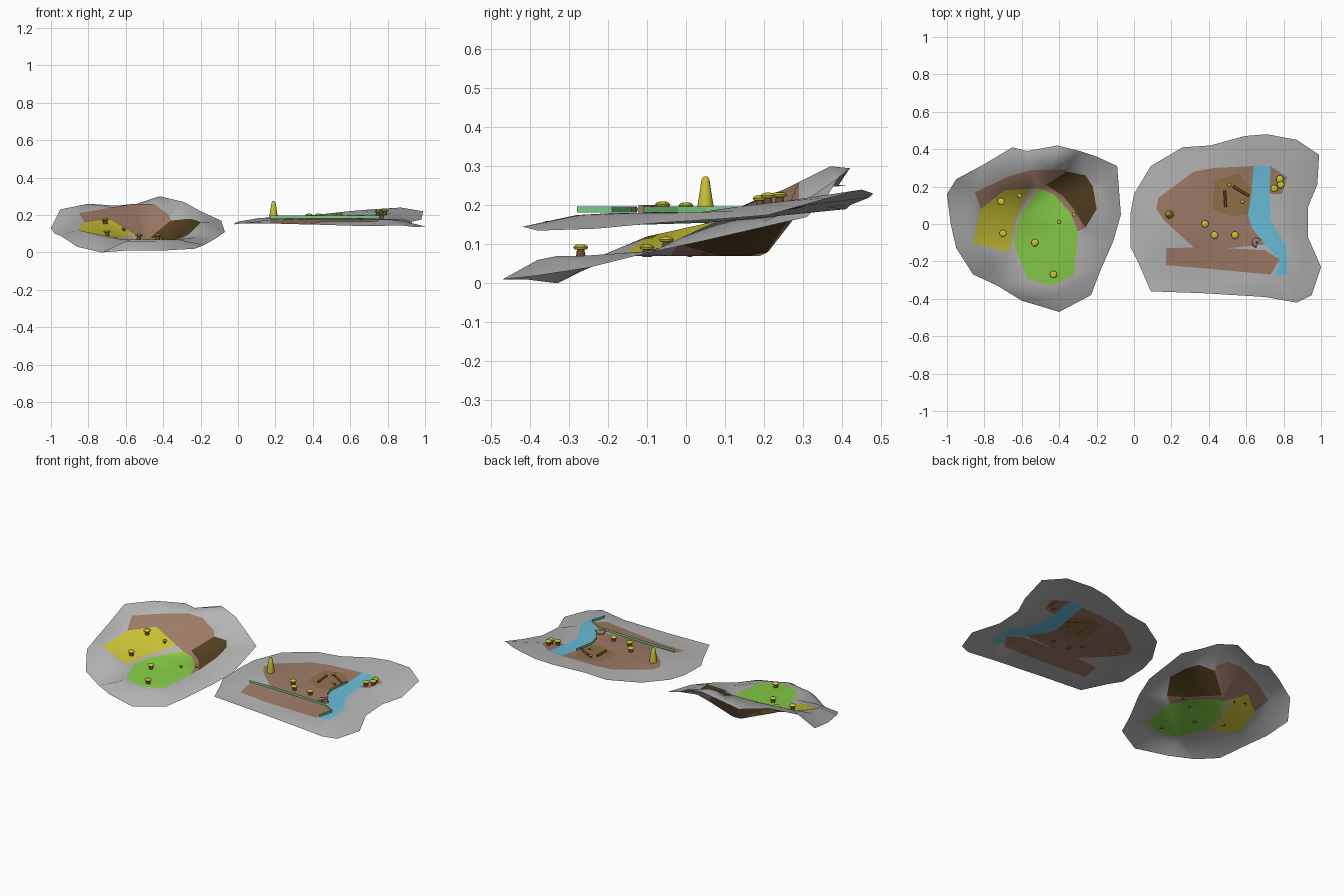
import bpy
import math
from mathutils import Vector
from mathutils.bvhtree import BVHTree
from mathutils.geometry import delaunay_2d_cdt

cube = bpy.data.objects.get("Cube")
if cube:
    bpy.data.objects.remove(cube, do_unlink=True)


def material(name, red, green, blue):
    mat = bpy.data.materials.new(name)
    mat.use_nodes = True
    mat.diffuse_color = (red, green, blue, 1)
    node = next(n for n in mat.node_tree.nodes if n.type == 'BSDF_PRINCIPLED')
    node.inputs["Base Color"].default_value = (red, green, blue, 1)
    node.inputs["Roughness"].default_value = 0.9
    return mat


stone = material("stone grey", .46, .46, .46)
earth = material("earth brown", .34, .195, .133)
tan = material("dry tan", .285, .16, .068)
mud = material("dark mud", .089, .051, .015)
straw = material("straw yellow", .58, .54, .035)
grass = material("grass green", .24, .61, .065)
water = material("water blue", .147, .507, .69)
hedge = material("hedge green", .19, .6, .23)
sand = material("pale sand", .5, .46, .34)
wood = material("wood brown", .147, .064, .033)


def make_object(name, verts, faces, mats, smooth_angle=None):
    mesh = bpy.data.meshes.new(name)
    mesh.from_pydata(verts, [], faces)
    for mat in mats:
        mesh.materials.append(mat)
    obj = bpy.data.objects.new(name, mesh)
    bpy.context.collection.objects.link(obj)
    if smooth_angle:
        bpy.ops.object.select_all(action='DESELECT')
        obj.select_set(True)
        bpy.context.view_layer.objects.active = obj
        bpy.ops.object.shade_smooth_by_angle(angle=math.radians(smooth_angle))
    return obj


def inside(point, loop):
    """Even-odd test of a point against a loop, seen from above."""
    odd = False
    for a, b in zip(loop, loop[1:] + loop[:1]):
        if (a[1] > point.y) != (b[1] > point.y):
            cross = a[0] + (point.y - a[1]) * (b[0] - a[0]) / (b[1] - a[1])
            odd ^= point.x < cross
    return odd


def terrain(name, outline, regions, spots):
    """Triangulate an outline with coloured regions inside; return its height lookup."""
    points, loops = [], []
    for loop in [outline] + [pts for _, pts in regions]:
        loops.append(list(range(len(points), len(points) + len(loop))))
        points += loop
    points += spots

    def blended_height(x, y):
        total = weight_sum = 0
        for px, py, pz in points:
            weight = 1 / ((px - x) ** 2 + (py - y) ** 2 + 1e-9) ** 2
            total += weight * pz
            weight_sum += weight
        return total / weight_sum

    flat = [Vector(p[:2]) for p in points]
    result = delaunay_2d_cdt(flat, [], loops, 1, 1e-4)
    verts = [(v.x, v.y, blended_height(v.x, v.y)) for v in result[0]]
    obj = make_object(name, verts, result[2], [stone] + [m for m, _ in regions], 70)
    for poly in obj.data.polygons:
        for index, (_, loop) in enumerate(regions, 1):
            if inside(poly.center, loop):
                poly.material_index = index
    tree = BVHTree.FromPolygons(verts, result[2])

    def ground(x, y):
        hit = tree.ray_cast(Vector((x, y, 1)), Vector((0, 0, -1)))[0]
        return hit.z if hit else blended_height(x, y)
    return ground


# Valley island: outline, then flat meadow, straw field, cliff, mud bank and path
valley_outline = [
    (-1, .16, .13), (-.95, .24, .23), (-.8, .32, .26), (-.65, .41, .25), (-.57, .39, .25),
    (-.41, .42, .295), (-.29, .39, .27), (-.2, .36, .22), (-.09, .31, .17), (-.07, .05, .11),
    (-.11, -.09, .08), (-.18, -.25, .04), (-.23, -.38, .02), (-.4, -.47, .01),
    (-.6, -.41, .01), (-.73, -.33, 0), (-.86, -.27, .03), (-.95, -.13, .09), (-.98, 0, .1)]

meadow = [(x, y, .07) for x, y in (
    (-.51, .19), (-.43, .16), (-.34, .06), (-.3, -.04), (-.32, -.27),
    (-.44, -.33), (-.57, -.29), (-.64, -.11), (-.62, .02))]
straw_field = [(-.56, .19, .1), (-.69, .18, .18), (-.82, .08, .16),
               (-.86, -.1, .12), (-.67, -.15, .08), (-.64, .02, .08)]
path = [straw_field[0], straw_field[5], straw_field[4], meadow[7], meadow[8], meadow[0]]
mud_inner = [(-.26, -.02, .1), (-.33, .09, .07), (-.38, .15, .07), (-.47, .21, .08)]
mud_outer = [(-.36, .28, .17), (-.26, .26, .18), (-.22, .2, .17), (-.2, .08, .16)]
cliff_top = [(-.37, .29, .2), (-.45, .29, .26), (-.55, .29, .26), (-.68, .25, .24), (-.85, .17, .21)]
cliff = ([straw_field[2], straw_field[1], straw_field[0]] + meadow[:4]
         + mud_inner + mud_outer[:1] + cliff_top)

valley_ground = terrain(
    "valley_island", valley_outline,
    [(earth, cliff), (straw, straw_field), (sand, path), (grass, meadow),
     (mud, mud_inner + mud_outer)],
    [(-.44, -.38, .06), (-.6, -.35, .06), (-.28, -.3, .06), (-.75, -.22, .07),
     (-.9, .04, .15), (-.23, -.12, .08), (-.15, .2, .16), (-.63, -.2, .07), (-.42, .37, .3)])

# River island: outline, then main ground, dry patch, front strip and river
river_outline = [
    (-.02, .05, .155), (0, .16, .165), (.09, .31, .18), (.26, .41, .19), (.41, .42, .2),
    (.59, .47, .22), (.71, .48, .23), (.87, .45, .24), (.99, .37, .22), (.98, .21, .175),
    (.93, .09, .165), (.93, -.07, .155), (1, -.23, .14), (.95, -.38, .135), (.87, -.42, .145),
    (.7, -.39, .14), (.37, -.37, .15), (.09, -.36, .16), (.02, -.2, .155), (-.02, -.12, .15)]

left_bank = [(.64, .31, .2), (.63, .18, .185), (.61, .05, .18), (.63, -.02, .18), (.7, -.11, .18)]
river_mouth = [(.78, -.19, .18), (.755, -.28, .175), (.82, -.27, .175)]
right_bank = [(.815, -.12, .18), (.73, .02, .18), (.725, .16, .19), (.73, .31, .205)]
strip_back = [(.5, -.13, .18), (.32, -.125, .18)]
main_ground = left_bank + strip_back + [
    (.16, .02, .185), (.12, .08, .185), (.13, .14, .185), (.32, .28, .19), (.43, .3, .195)]
dry_patch = left_bank[1:3] + [(.52, .04, .18), (.42, .08, .18), (.43, .23, .19), (.56, .27, .19)]
front_strip = strip_back + [(.17, -.13, .175), (.17, -.22, .155), (.35, -.235, .15),
                            (.73, -.27, .165), (.78, -.19, .18), (.7, -.14, .18)]
far_bank = right_bank[2:] + [(.82, .25, .21), (.79, .16, .2)]

river_ground = terrain(
    "river_island", river_outline,
    [(earth, main_ground), (tan, dry_patch), (earth, front_strip), (earth, far_bank),
     (water, left_bank + river_mouth + right_bank)],
    [(.87, -.05, .18), (.86, .12, .185), (.89, -.28, .165), (.68, .39, .22),
     (.4, .36, .195), (.12, .2, .18), (.08, -.05, .17), (.45, -.31, .165), (.42, 0, .176)])


# Low paper-thin hedges beside the strip and the river
def hedge_wall(name, line, bottom=.182, top=.197):
    count = len(line)
    verts = [(x, y, z) for z in (bottom, top) for x, y, _ in line]
    faces = [(i, i + 1, count + i + 1, count + i) for i in range(count - 1)]
    make_object(name, verts, faces, [hedge])


hedge_wall("strip_hedge", front_strip[2:3] + strip_back[::-1] + front_strip[-1:] + river_mouth[:2])
hedge_wall("bank_hedge", left_bank[1:])


# Turned shapes: foliage and trunks, coloured by height
def turned(name, profile, x, y, ground, scale=1, split=0, sides=10):
    base = ground(x, y) - .002
    verts, faces = [], []
    for radius, height in profile:
        for i in range(sides):
            angle = math.tau * i / sides
            verts.append((x + radius * scale * math.cos(angle),
                          y + radius * scale * math.sin(angle), base + height * scale))
    for ring in range(len(profile) - 1):
        for i in range(sides):
            a, b = ring * sides + i, ring * sides + (i + 1) % sides
            faces.append((a, b, b + sides, a + sides))
    faces.append(tuple(range(len(verts) - sides, len(verts))))
    obj = make_object(name, verts, faces, [wood, straw], 40)
    for poly in obj.data.polygons:
        poly.material_index = int(poly.center.z > base + split * scale)


bush = [(.013, 0), (.01, .018), (.017, .019), (.02, .025), (.015, .03), (.006, .032)]
tall_tree = [(.022, 0), (.021, .02), (.016, .05), (.011, .083), (.005, .092)]

valley_bushes = [(-.71, .12, 1), (-.7, -.05, 1), (-.53, -.1, 1), (-.43, -.27, 1),
                 (-.61, .15, .6), (-.4, .01, .5), (-.32, .05, .5)]
river_bushes = [(.38, 0, 1), (.43, -.06, 1), (.54, -.06, 1), (.51, .21, .5), (.58, .12, .5),
                (.78, .24, 1), (.75, .19, 1), (.785, .21, 1)]
for ground, label, places in ((valley_ground, "valley_bush", valley_bushes),
                              (river_ground, "river_bush", river_bushes)):
    for x, y, size in places:
        turned(label, bush, x, y, ground, size, split=.0183)
turned("tall_tree", tall_tree, .19, .05, river_ground, split=-1)


# Fallen logs and a curved root
def rod(name, line, radius, mat):
    curve = bpy.data.curves.new(name, 'CURVE')
    curve.dimensions = '3D'
    curve.bevel_depth = radius
    curve.bevel_resolution = 1
    curve.use_fill_caps = True
    spline = curve.splines.new('POLY')
    spline.points.add(len(line) - 1)
    for point, (x, y) in zip(spline.points, line):
        point.co = (x, y, river_ground(x, y) + radius * .7, 1)
    curve.materials.append(mat)
    bpy.context.collection.objects.link(bpy.data.objects.new(name, curve))


rod("long_log", [(.485, .18), (.49, .09)], .007, wood)
rod("short_log", [(.53, .2), (.615, .15)], .007, wood)
arc = [math.radians(a) for a in range(30, 271, 30)]
rod("curved_root", [(.657 + .014 * math.cos(a), -.1 + .014 * math.sin(a)) for a in arc], .013, earth)
